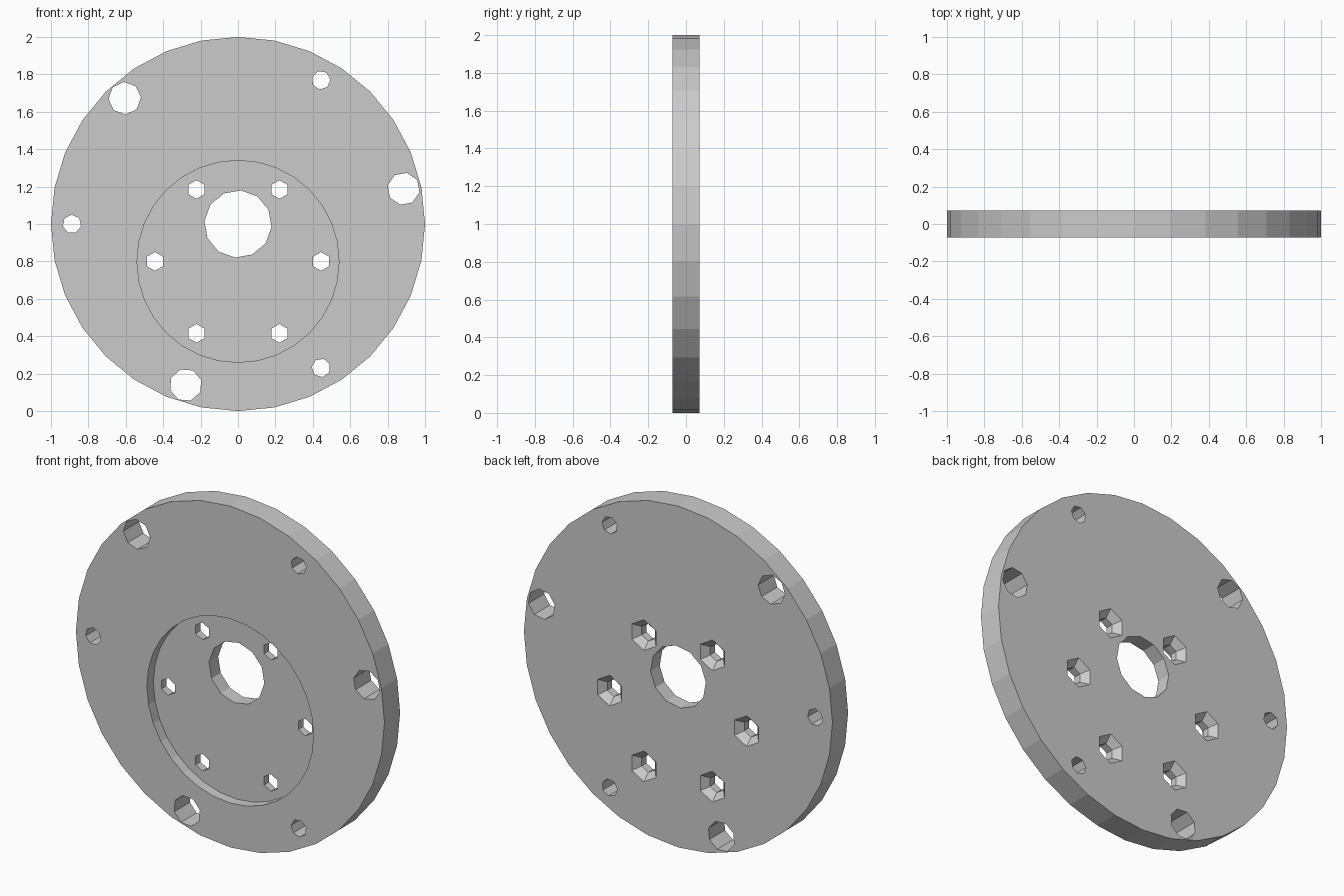
import bpy, bmesh
from math import radians, cos, sin
from mathutils import Matrix

cube = bpy.data.objects.get("Cube")
if cube:
    bpy.data.objects.remove(cube)

HALF = 0.0725      # half the plate thickness
FLOOR = -0.0125    # y of the recess floor

steel = bpy.data.materials.new("plain grey")
steel.use_nodes = True
grey = (0.6, 0.6, 0.6, 1)
steel.diffuse_color = grey
steel.node_tree.nodes["Principled BSDF"].inputs["Base Color"].default_value = grey


def add_plug(bm, x, z, r_front, r_back, y0, y1, sides, turn=0):
    """Add a closed prism or cone along y, from y0 (front) to y1 (back)."""
    place = (Matrix.Translation((x, (y0 + y1) / 2, z))
             @ Matrix.Rotation(radians(-90), 4, 'X')
             @ Matrix.Rotation(radians(turn), 4, 'Z'))
    bmesh.ops.create_cone(bm, cap_ends=True, segments=sides, radius1=r_front,
                          radius2=r_back, depth=y1 - y0, matrix=place)


def make_object(name, bm):
    mesh = bpy.data.meshes.new(name)
    bm.to_mesh(mesh)
    bm.free()
    mesh.materials.append(steel)
    obj = bpy.data.objects.new(name, mesh)
    bpy.context.collection.objects.link(obj)
    return obj


def ring(cx, cz, radius, start, count):
    """Yield evenly spaced points on a circle, with their angles."""
    for i in range(count):
        a = start + i * 360 / count
        yield cx + radius * cos(radians(a)), cz + radius * sin(radians(a)), a


# Round plate
bm = bmesh.new()
add_plug(bm, 0, 1, 1, 1, -HALF, HALF, 32)
plate = make_object("plate", bm)

# Off-centre round recess in the front
recess = bmesh.new()
add_plug(recess, 0, 0.8, 0.54, 0.54, -0.2, FLOOR, 32)

# Centre bore, large and small rim holes, screw holes: all straight through
through = bmesh.new()
add_plug(through, 0, 1, 0.18, 0.18, -0.2, 0.2, 12, 5)
for x, z, a in ring(0, 1, 0.905, 12, 3):
    add_plug(through, x, z, 0.087, 0.087, -0.2, 0.2, 8, a)
for x, z, a in ring(0, 1, 0.888, 60, 3):
    add_plug(through, x, z, 0.05, 0.05, -0.2, 0.2, 7, a)
for x, z, a in ring(0, 0.8, 0.444, 0, 6):
    add_plug(through, x, z, 0.05, 0.05, -0.2, 0.2, 6, a)

# Countersinks on the back of the screw holes
sinks = bmesh.new()
for x, z, a in ring(0, 0.8, 0.444, 0, 6):
    add_plug(sinks, x, z, 0.04, 0.1, HALF - 0.05, HALF + 0.01, 6, a)

# Cut each group in turn, then drop the cutters
cutters = []
for name, bm in (("recess", recess), ("through_holes", through), ("countersinks", sinks)):
    cutter = make_object(name + "_cutter", bm)
    cutter.hide_render = True
    cutters.append(cutter)
    mod = plate.modifiers.new(name, 'BOOLEAN')
    mod.operation = 'DIFFERENCE'
    mod.solver = 'EXACT'
    mod.object = cutter

bpy.context.view_layer.update()
cut_mesh = bpy.data.meshes.new_from_object(
    plate.evaluated_get(bpy.context.evaluated_depsgraph_get()))
plate.modifiers.clear()
plate.data = cut_mesh
for cutter in cutters:
    bpy.data.objects.remove(cutter)
